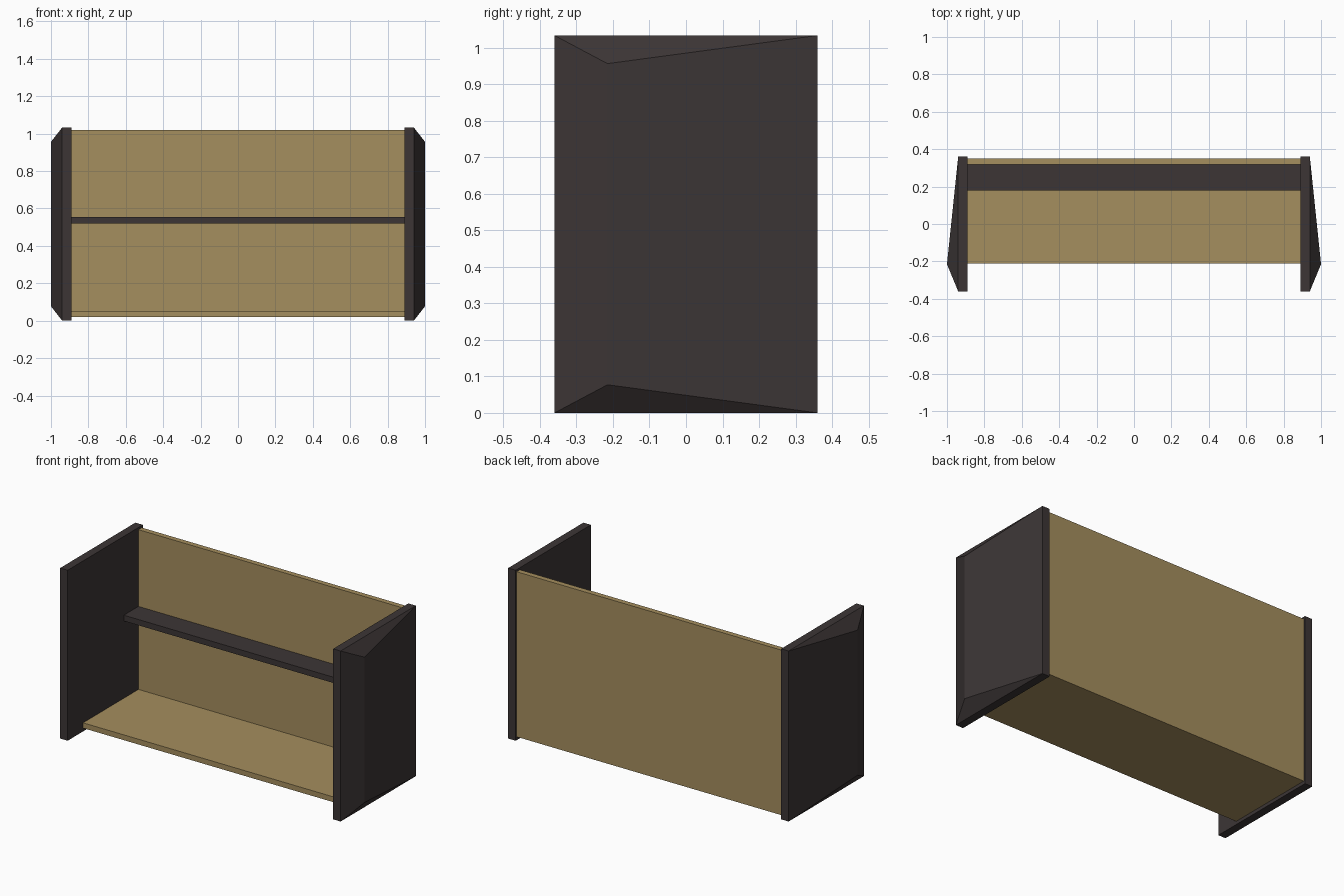
import bpy, bmesh

if "Cube" in bpy.data.objects:
    bpy.data.objects.remove(bpy.data.objects["Cube"])


def material(name, rgb):
    m = bpy.data.materials.new(name)
    m.diffuse_color = (*rgb, 1)
    m.use_nodes = True
    m.node_tree.nodes["Principled BSDF"].inputs["Base Color"].default_value = m.diffuse_color
    return m


TAN = material("tan board", (0.376, 0.271, 0.112))
DARK = material("dark brown", (0.045, 0.036, 0.036))


def finish(name, bm, mat):
    bmesh.ops.recalc_face_normals(bm, faces=bm.faces)
    mesh = bpy.data.meshes.new(name)
    bm.to_mesh(mesh)
    bm.free()
    mesh.materials.append(mat)
    obj = bpy.data.objects.new(name, mesh)
    bpy.context.collection.objects.link(obj)
    return obj


def box(name, lo, hi, mat):
    bm = bmesh.new()
    bmesh.ops.create_cube(bm, size=1)
    for v in bm.verts:
        v.co = [(a + b) / 2 + c * (b - a) for a, b, c in zip(lo, hi, v.co)]
    return finish(name, bm, mat)


def side_panel(name, s):
    """Flat plate whose outer face rises to an off-centre vertical ridge."""
    bm = bmesh.new()
    rect = [(-0.36, 0), (0.36, 0), (0.36, 1.033), (-0.36, 1.033)]
    inner = [bm.verts.new((s * 0.89, y, z)) for y, z in rect]
    outer = [bm.verts.new((s * 0.94, y, z)) for y, z in rect]
    low, high = [bm.verts.new((s * 1.0, -0.215, z)) for z in (0.077, 0.956)]
    bm.faces.new(inner)
    for i in range(4):
        j = (i + 1) % 4
        bm.faces.new((inner[i], inner[j], outer[j], outer[i]))
    a, b, c, d = outer
    for f in ((a, b, low), (b, c, high, low), (c, d, high), (d, a, low, high)):
        bm.faces.new(f)
    return finish(name, bm, DARK)


# Faceted end panels
side_panel("left_side", -1)
side_panel("right_side", 1)

# Tan back and bottom boards
box("back_board", (-0.89, 0.318, 0.02), (0.89, 0.35, 1.02), TAN)
box("bottom_board", (-0.89, -0.212, 0.02), (0.89, 0.318, 0.052), TAN)

# Narrow shelf along the back
box("middle_shelf", (-0.89, 0.178, 0.52), (0.89, 0.318, 0.555), DARK)
